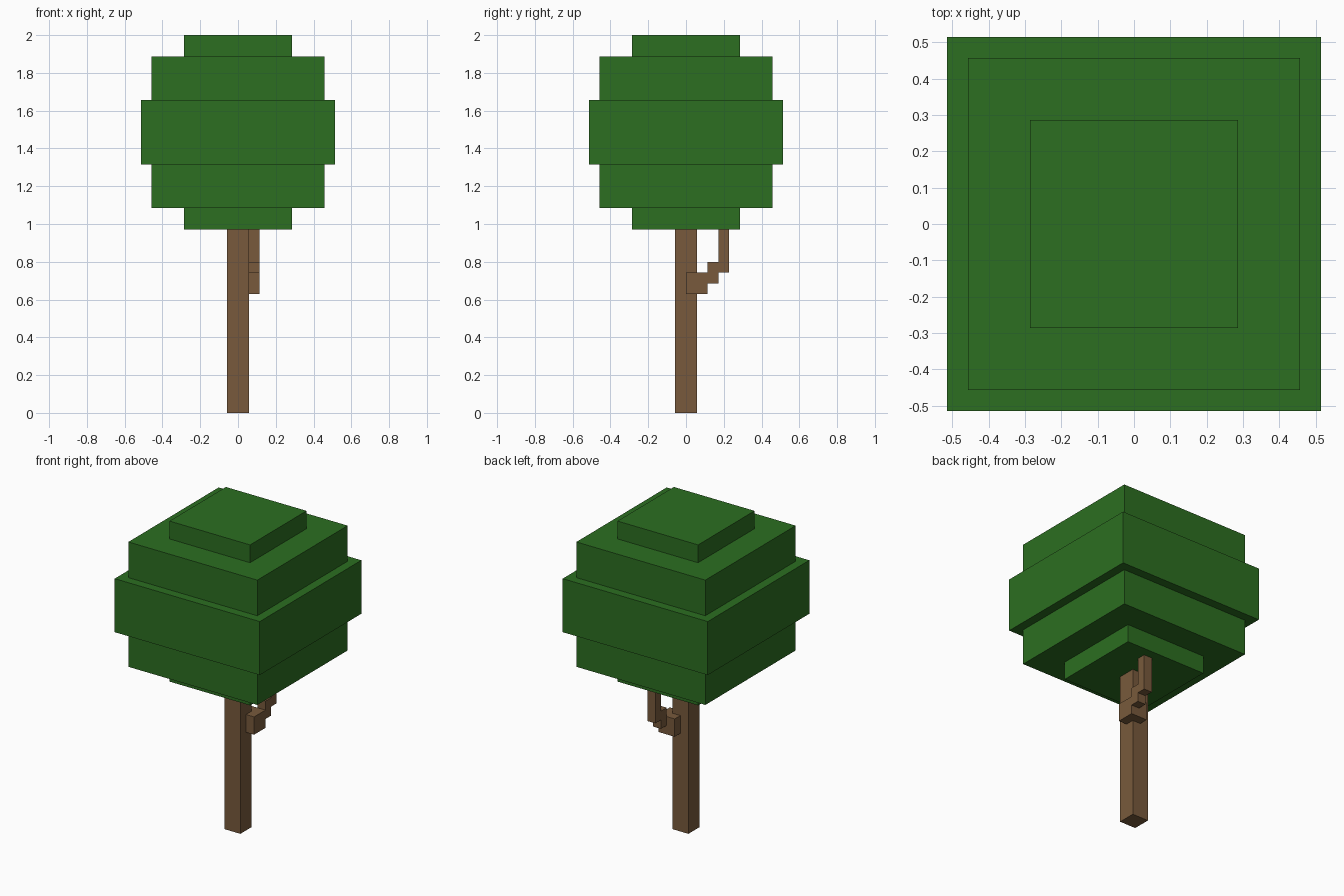
import bpy
import bmesh

if "Cube" in bpy.data.objects:
    bpy.data.objects.remove(bpy.data.objects["Cube"])

V = 2 / 35  # size of one block unit


def material(name, color):
    m = bpy.data.materials.new(name)
    m.diffuse_color = (*color, 1)
    m.use_nodes = True
    m.node_tree.nodes["Principled BSDF"].inputs["Base Color"].default_value = m.diffuse_color
    return m


def add_object(name, bm, mat):
    bmesh.ops.recalc_face_normals(bm, faces=bm.faces)
    mesh = bpy.data.meshes.new(name)
    bm.to_mesh(mesh)
    bm.free()
    mesh.materials.append(mat)
    obj = bpy.data.objects.new(name, mesh)
    bpy.context.collection.objects.link(obj)
    return obj


def box(name, lo, hi, mat):
    """Box between two corners given in block units."""
    bm = bmesh.new()
    bmesh.ops.create_cube(bm, size=1)
    for v in bm.verts:
        v.co = [V * (a + (b - a) * (c + 0.5)) for a, b, c in zip(lo, hi, v.co)]
    return add_object(name, bm, mat)


bark = material("bark brown", (0.188, 0.102, 0.045))
leaf = material("leaf green", (0.025, 0.156, 0.015))

# Trunk
box("trunk", (-1, -1, 0), (1, 1, 17), bark)

# Side branch stepping outward and up into the leaves
box("branch_base", (0, 0, 11), (2, 2, 13), bark)
box("branch_middle", (1, 2, 12), (2, 3, 14), bark)
box("branch_tip", (1, 3, 13), (2, 4, 17), bark)

# Leaf crown: one closed shell of stacked square tiers (half width, bottom, top)
tiers = [(5, 17, 19), (8, 19, 23), (9, 23, 29), (8, 29, 33), (5, 33, 35)]
bm = bmesh.new()
rings = []
for half, low, high in tiers:
    for z in (low, high):
        rings.append([bm.verts.new((sx * half * V, sy * half * V, z * V))
                      for sx, sy in ((-1, -1), (1, -1), (1, 1), (-1, 1))])
for a, b in zip(rings, rings[1:]):
    for i in range(4):
        j = (i + 1) % 4
        bm.faces.new((a[i], a[j], b[j], b[i]))
bm.faces.new(rings[0])
bm.faces.new(rings[-1])
add_object("leaf_crown", bm, leaf)
